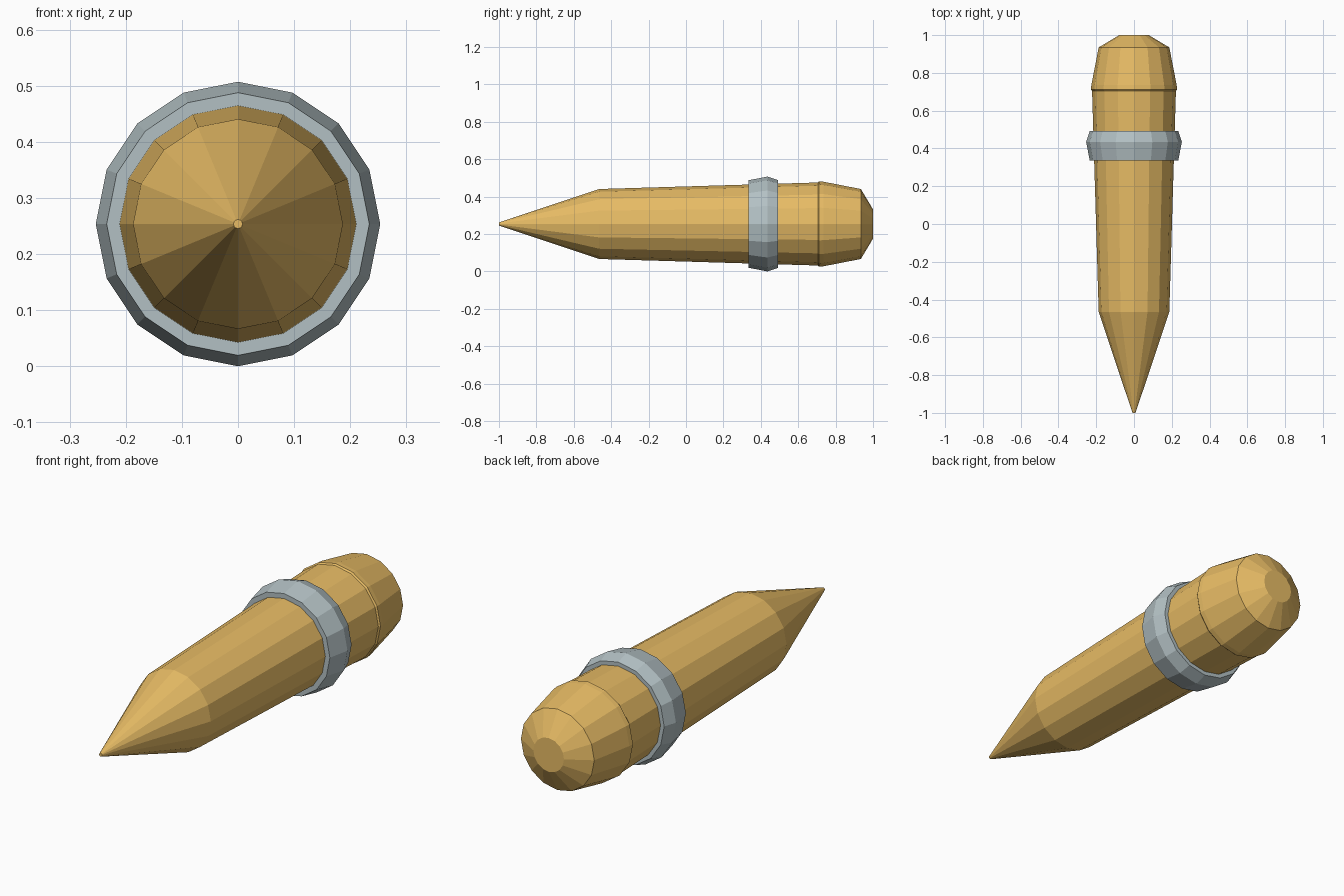
import bpy, bmesh, math

if "Cube" in bpy.data.objects:
    bpy.data.objects.remove(bpy.data.objects["Cube"])

SIDES = 16
AXIS_Z = 0.2535  # height of the long axis, so the collar touches the floor


def material(name, color):
    m = bpy.data.materials.new(name)
    m.diffuse_color = (*color, 1)
    m.use_nodes = True
    m.node_tree.nodes["Principled BSDF"].inputs["Base Color"].default_value = m.diffuse_color
    return m


def lathe(name, profile, mat, closed=False):
    """Revolve (y, radius) points around the long axis with flat facets."""
    bm = bmesh.new()
    rings = []
    for y, r in profile:
        rings.append([bm.verts.new((r * math.cos(2 * math.pi * i / SIDES), y,
                                    AXIS_Z + r * math.sin(2 * math.pi * i / SIDES)))
                      for i in range(SIDES)])
    pairs = list(zip(rings, rings[1:]))
    if closed:
        pairs.append((rings[-1], rings[0]))
    else:
        bm.faces.new(rings[0])
        bm.faces.new(rings[-1])
    for a, b in pairs:
        for i in range(SIDES):
            j = (i + 1) % SIDES
            bm.faces.new((a[i], a[j], b[j], b[i]))
    bmesh.ops.recalc_face_normals(bm, faces=bm.faces)
    mesh = bpy.data.meshes.new(name)
    bm.to_mesh(mesh)
    bm.free()
    mesh.materials.append(mat)
    obj = bpy.data.objects.new(name, mesh)
    bpy.context.collection.objects.link(obj)
    return obj


wood = material("wood", (0.80, 0.50, 0.13))
metal = material("metal", (0.45, 0.53, 0.55))

# Pointed shaft, small lip, and bevelled butt end
lathe("stake_body", [(-1.0, 0.008), (-0.465, 0.187), (0.705, 0.222),
                     (0.712, 0.228), (0.735, 0.226), (0.935, 0.187),
                     (1.0, 0.078)], wood)

# Metal collar with a raised middle
lathe("collar", [(0.335, 0.20), (0.335, 0.234), (0.435, 0.2535),
                 (0.493, 0.234), (0.493, 0.20)], metal, closed=True)
